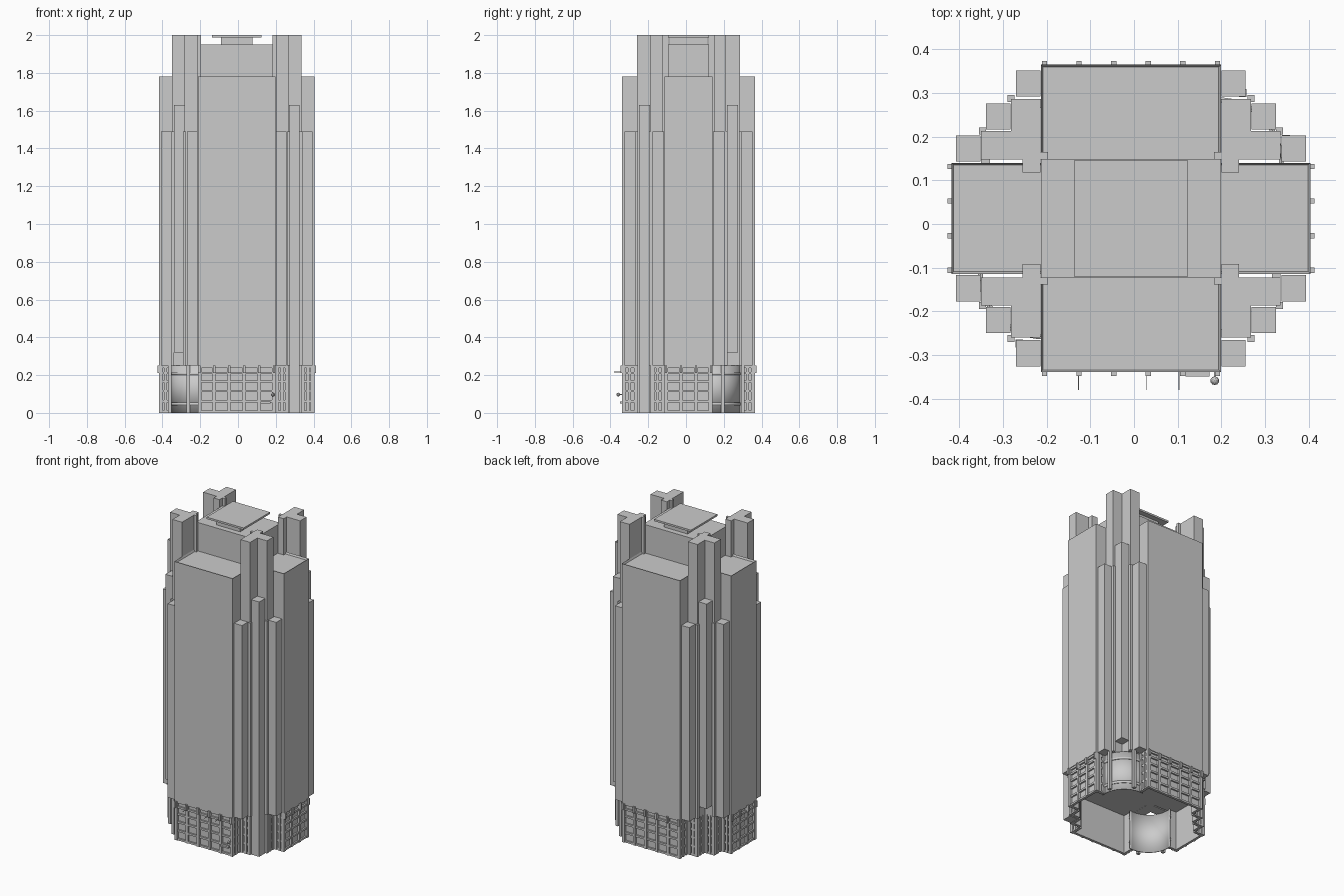
import bpy, bmesh, math
from mathutils import Matrix, Vector

cube = bpy.data.objects.get("Cube")
if cube:
    bpy.data.objects.remove(cube, do_unlink=True)

CENTRE = Vector((-0.007, 0.013, 0))
BASE = 0.25

stone = bpy.data.materials.new("pale_grey_stone")
stone.use_nodes = True
stone.diffuse_color = (0.6, 0.6, 0.6, 1)
stone.node_tree.nodes["Principled BSDF"].inputs["Base Color"].default_value = (0.6, 0.6, 0.6, 1)


def finish(name, bm):
    bmesh.ops.recalc_face_normals(bm, faces=bm.faces)
    mesh = bpy.data.meshes.new(name)
    bm.to_mesh(mesh)
    bm.free()
    mesh.materials.append(stone)
    obj = bpy.data.objects.new(name, mesh)
    obj.location = CENTRE
    bpy.context.collection.objects.link(obj)
    return obj


def add_box(bm, x, y, z, frame=Matrix()):
    """Box from (low, high) ranges, placed in a frame."""
    size = Matrix.Diagonal((x[1] - x[0], y[1] - y[0], z[1] - z[0], 1))
    mid = Matrix.Translation((sum(x) / 2, sum(y) / 2, sum(z) / 2))
    return bmesh.ops.create_cube(bm, size=1, matrix=frame @ mid @ size)["verts"]


def block(name, x, y, z, parapet=0):
    bm = bmesh.new()
    add_box(bm, x, y, z)
    if parapet:
        top = max(bm.faces, key=lambda f: f.calc_center_median().z)
        bmesh.ops.inset_individual(bm, faces=[top], thickness=0.007)
        bmesh.ops.translate(bm, verts=top.verts, vec=(0, 0, -parapet))
    return finish(name, bm)


def add_prism(bm, outline, z0, z1):
    face = bm.faces.new([bm.verts.new((x, y, z0)) for x, y in outline])
    out = bmesh.ops.extrude_face_region(bm, geom=[face], use_keep_orig=True)["geom"]
    bmesh.ops.translate(bm, vec=(0, 0, z1 - z0),
                        verts=[v for v in out if isinstance(v, bmesh.types.BMVert)])


def add_facade(bm, start, end, bays, brackets=False):
    """Recessed wall with a grid of columns and beams, outside on the right of the path."""
    a, b = Vector(start), Vector(end)
    run = (b - a).normalized()
    length = (b - a).length
    frame = Matrix(((run.x, run.y, 0, a.x), (run.y, -run.x, 0, a.y),
                    (0, 0, 1, 0), (0, 0, 0, 1)))
    add_box(bm, (0, length), (-0.02, -0.014), (0, BASE), frame)
    for z in (0.0, 0.055, 0.11, 0.16, 0.205, 0.238):
        add_box(bm, (0, length), (-0.014, -0.004), (z, z + 0.012), frame)
    for i in range(bays + 1):
        x = 0.008 + (length - 0.016) * i / bays
        add_box(bm, (x - 0.008, x + 0.008), (-0.014, 0), (0, BASE), frame)
        if brackets:
            add_box(bm, (x - 0.006, x + 0.006), (-0.01, 0.009), (0.21, BASE), frame)


# Four wings with parapets around a taller core
for side, s in (("back", 1), ("front", -1)):
    block(side + "_wing", (-0.206, 0.206), sorted((s * 0.13, s * 0.352)), (BASE, 1.78), 0.012)
for side, s in (("left", 1), ("right", -1)):
    block(side + "_wing", sorted((s * 0.2, s * 0.411)), (-0.127, 0.127), (BASE, 1.78), 0.012)
block("core", (-0.206, 0.206), (-0.135, 0.135), (BASE, 1.95))

# Roof pavilion
block("roof_neck", (-0.083, 0.083), (-0.1, 0.1), (1.95, 1.99))
block("roof_plate", (-0.131, 0.131), (-0.133, 0.133), (1.988, 2.0))

# Stepped corner towers and the piers standing before them
PLUS = [(0.19, 0.135), (0.207, 0.135), (0.207, 0.105), (0.248, 0.105), (0.248, 0.135),
        (0.343, 0.135), (0.343, 0.2), (0.275, 0.2), (0.275, 0.273), (0.207, 0.273),
        (0.207, 0.152), (0.19, 0.152)]
PIERS = [(0.373, 0.160, BASE, 1.49), (0.304, 0.233, 0.32, 1.63), (0.235, 0.309, BASE, 1.49)]
STEPS = [(0.206, 0.352), (0.206, 0.273), (0.275, 0.273), (0.275, 0.2),
         (0.343, 0.2), (0.343, 0.127), (0.411, 0.127)]

for name, sx, sy in (("back_left", 1, 1), ("front_left", 1, -1),
                     ("back_right", -1, 1), ("front_right", -1, -1)):
    bm = bmesh.new()
    add_prism(bm, [(sx * x, sy * y) for x, y in PLUS], BASE, 2.0)
    finish(name + "_tower", bm)

    bm = bmesh.new()
    for x, y, low, high in PIERS:
        x, y = sx * x, sy * y
        if name == "front_left" and low > BASE:
            low = 0
        add_box(bm, (x - 0.028, x + 0.028), (y - 0.03, y + 0.03), (low, high))
    # Narrow fillets joining piers to the tower
    for x, y in ((0.34, 0.2), (0.275, 0.275)):
        x, y = sx * x, sy * y
        add_box(bm, (x - 0.008, x + 0.008), (y - 0.008, y + 0.008), (BASE, 1.49))
    finish(name + "_piers", bm)

    # Base: rounded lobbies on one diagonal, stepped walls on the other
    bm = bmesh.new()
    if sx == sy:
        path = [STEPS[:2], STEPS[-2:]]
    else:
        path = list(zip(STEPS, STEPS[1:]))
    for p, q in path:
        p, q = ((sx * v[0], sy * v[1]) for v in (p, q))
        if sx == sy:
            p, q = q, p
        add_facade(bm, p, q, 2)
    finish(name + "_base_walls", bm)

    if sx == sy:
        bm = bmesh.new()
        steps = 20
        for low, high, radius in ((0, BASE, 0.145), (0.04, 0.055, 0.15), (0.2, 0.215, 0.15)):
            rings = []
            for i in range(steps + 1):
                t = math.radians(-10 + 110 * i / steps)
                x = sx * (0.2 + radius * math.cos(t))
                y = sy * (0.127 + radius * math.sin(t))
                rings.append([bm.verts.new((x, y, z)) for z in (low, high)])
            for a, b in zip(rings, rings[1:]):
                bm.faces.new((a[0], b[0], b[1], a[1]))
        lobby = finish(name + "_lobby", bm)
        lobby.modifiers.new("Thickness", "SOLIDIFY").thickness = 0.006
        for poly in lobby.data.polygons:
            poly.use_smooth = True
        bm = bmesh.new()
        for x, y in ((0.355, 0.182), (0.256, 0.287)):
            x, y = sx * x, sy * y
            add_box(bm, (x - 0.009, x + 0.009), (y - 0.009, y + 0.009), (0, BASE))
        finish(name + "_posts", bm)

# Gridded base walls under each wing
for name, p, q, bays in (("front", (-0.206, -0.352), (0.206, -0.352), 5),
                         ("left", (0.411, -0.127), (0.411, 0.127), 3),
                         ("back", (0.206, 0.352), (-0.206, 0.352), 5),
                         ("right", (-0.411, 0.127), (-0.411, -0.127), 3)):
    bm = bmesh.new()
    add_facade(bm, p, q, bays, True)
    finish(name + "_base_wall", bm)

# Slim rods and a lamp on the front
bm = bmesh.new()
for x in (-0.12, 0.035, 0.11):
    add_box(bm, (x - 0.001, x + 0.001), (-0.393, -0.35), (0.215, 0.218))
add_box(bm, (0.19, 0.194), (-0.375, -0.35), (0.095, 0.099))
bmesh.ops.create_icosphere(bm, subdivisions=2, radius=0.01,
                           matrix=Matrix.Translation((0.192, -0.372, 0.097)))
finish("front_rods_and_lamp", bm)

# Small entrance canopy
block("entrance_canopy", (0.125, 0.18), (-0.362, -0.345), (0.05, 0.06))
